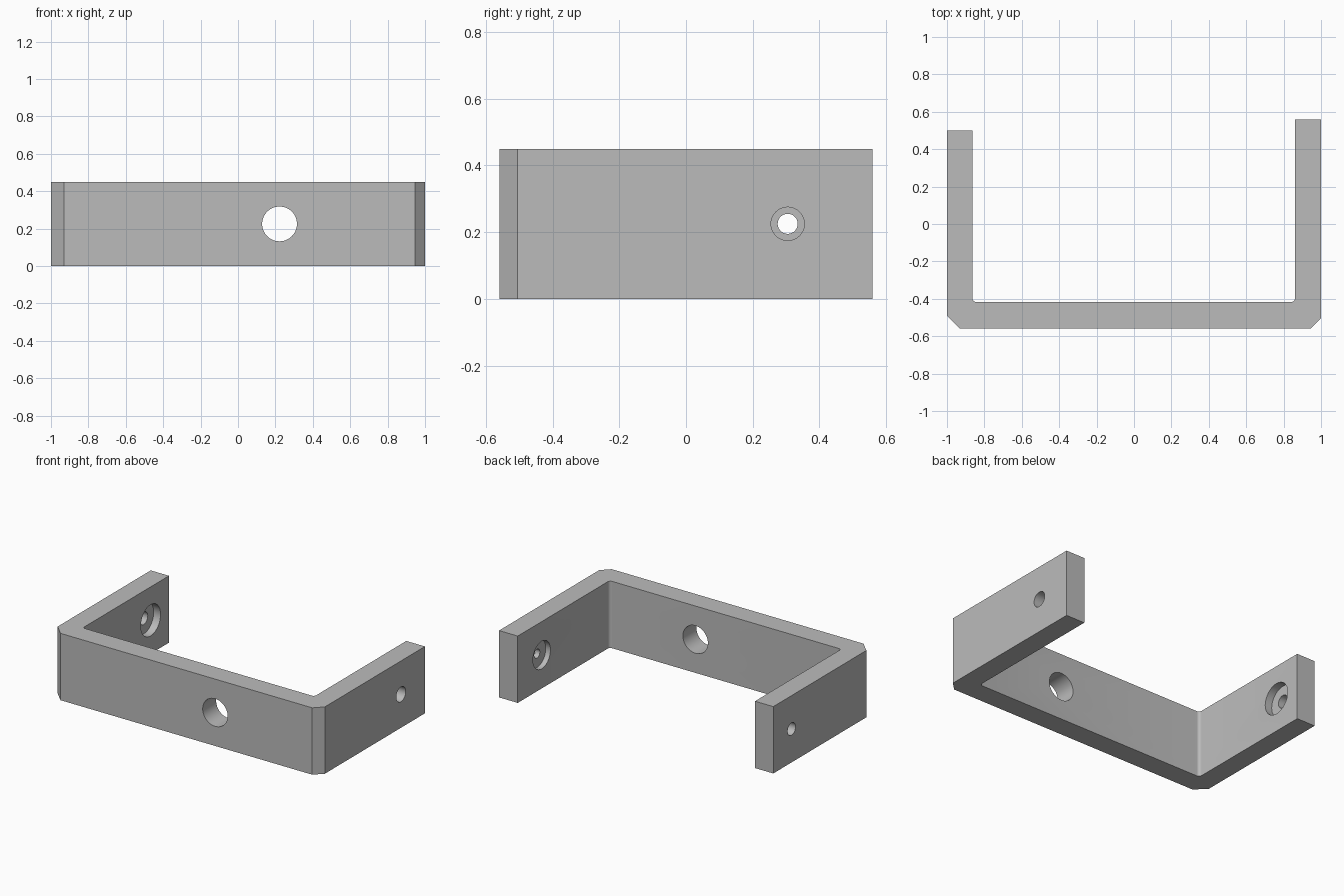
import bpy, bmesh, math
from mathutils import Matrix

cube = bpy.data.objects.get("Cube")
if cube:
    bpy.data.objects.remove(cube, do_unlink=True)

HEIGHT = 0.45
MID_Z = HEIGHT / 2
PIN_Y = 0.305

grey = bpy.data.materials.new("plain grey")
grey.use_nodes = True
grey.diffuse_color = (0.5, 0.5, 0.5, 1)
grey.node_tree.nodes["Principled BSDF"].inputs["Base Color"].default_value = (0.5, 0.5, 0.5, 1)


def make_object(name, bm):
    mesh = bpy.data.meshes.new(name)
    bm.to_mesh(mesh)
    bm.free()
    mesh.materials.append(grey)
    obj = bpy.data.objects.new(name, mesh)
    bpy.context.collection.objects.link(obj)
    return obj


def fillet(cx, cy, r, start, steps=6):
    """Quarter arc, swept clockwise from the start angle."""
    angles = [math.radians(start - 90 * i / steps) for i in range(steps + 1)]
    return [(cx + r * math.cos(a), cy + r * math.sin(a)) for a in angles]


# U-shaped bracket: chamfered outside corners, small inside fillets
R = 0.02
profile = [(-1, 0.5), (-1, -0.49), (-0.93, -0.56), (0.945, -0.56),
           (1, -0.505), (1, 0.56), (0.861, 0.56)]
profile += fillet(0.861 - R, -0.417 + R, R, 360)
profile += fillet(-0.864 + R, -0.417 + R, R, 270)
profile += [(-0.864, 0.5)]

bm = bmesh.new()
base = bm.faces.new([bm.verts.new((x, y, 0)) for x, y in profile])
top = bmesh.ops.extrude_face_region(bm, geom=[base])["geom"]
bmesh.ops.translate(bm, vec=(0, 0, HEIGHT),
                    verts=[v for v in top if isinstance(v, bmesh.types.BMVert)])
bmesh.ops.recalc_face_normals(bm, faces=bm.faces)
bracket = make_object("bracket", bm)


def drill(name, axis, start, end, across, radius):
    """Bore a round hole along x or y between two positions."""
    middle = (start + end) / 2
    if axis == "X":
        place = Matrix.Translation((middle, across, MID_Z)) @ Matrix.Rotation(math.pi / 2, 4, "Y")
    else:
        place = Matrix.Translation((across, middle, MID_Z)) @ Matrix.Rotation(math.pi / 2, 4, "X")
    bm = bmesh.new()
    bmesh.ops.create_cone(bm, cap_ends=True, segments=48, radius1=radius,
                          radius2=radius, depth=abs(end - start), matrix=place)
    cutter = make_object(name, bm)
    cutter.hide_render = True
    cut = bracket.modifiers.new(name, "BOOLEAN")
    cut.operation = "DIFFERENCE"
    cut.solver = "EXACT"
    cut.object = cutter
    return cutter


# Large hole in the crossbar, stepped pin holes in both arms
cutters = [
    drill("crossbar_hole", "Y", -0.7, -0.3, 0.222, 0.093),
    drill("long_arm_pin_hole", "X", 0.7, 1.1, PIN_Y, 0.03),
    drill("long_arm_outer_bore", "X", 0.93, 1.1, PIN_Y, 0.05),
    drill("long_arm_inner_bore", "X", 0.7, 0.896, PIN_Y, 0.093),
    drill("short_arm_pin_hole", "X", -1.1, -0.7, PIN_Y, 0.042),
    drill("short_arm_inner_bore", "X", -0.915, -0.7, PIN_Y, 0.105),
]

# Apply the cuts and remove the cutters
bpy.ops.object.select_all(action="DESELECT")
bracket.select_set(True)
bpy.context.view_layer.objects.active = bracket
for cut in list(bracket.modifiers):
    bpy.ops.object.modifier_apply(modifier=cut.name)
for cutter in cutters:
    bpy.data.objects.remove(cutter, do_unlink=True)
bpy.ops.object.shade_smooth_by_angle(angle=math.radians(30))
